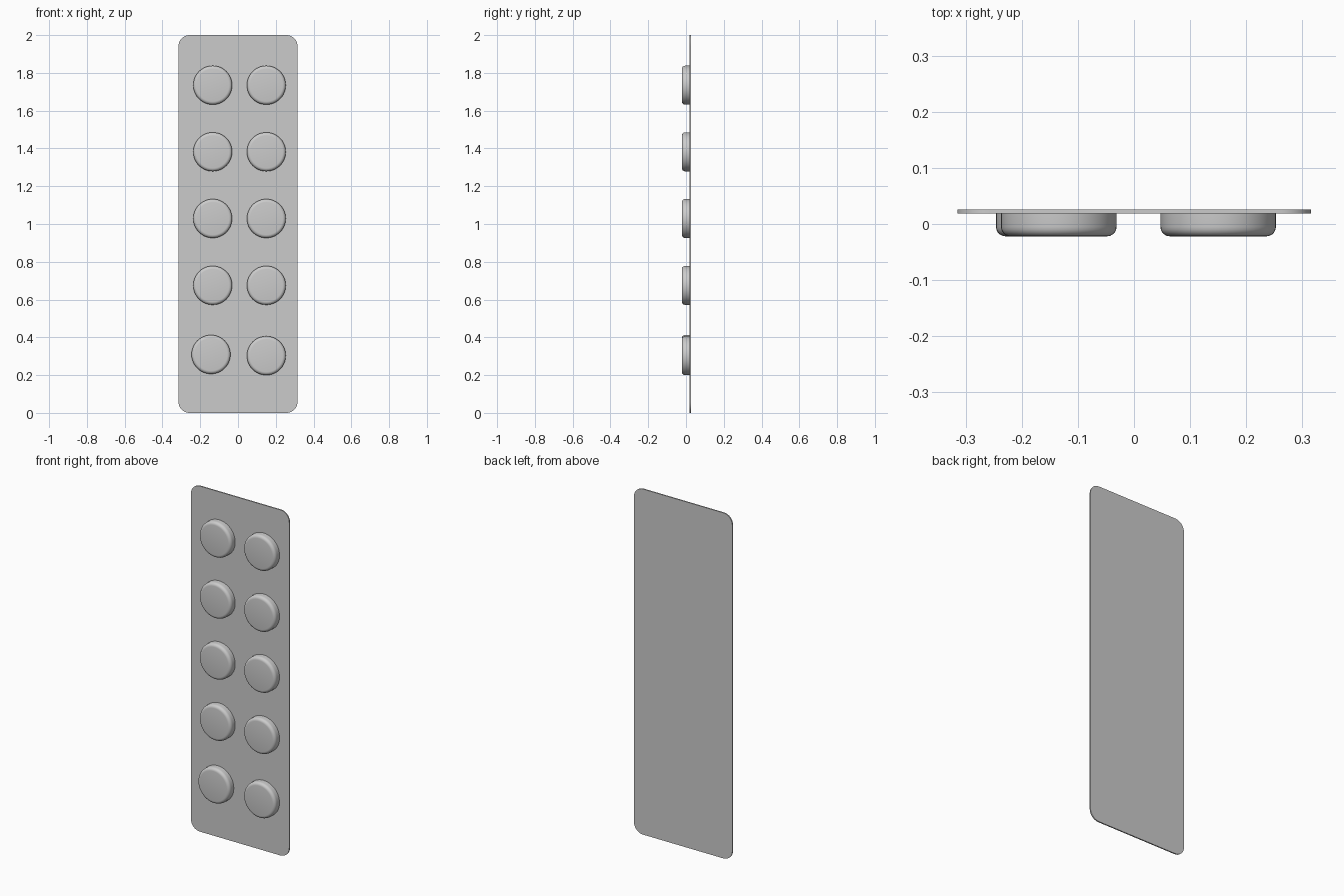
import bpy
import bmesh
from math import radians
from mathutils import Matrix, Vector

if "Cube" in bpy.data.objects:
    bpy.data.objects.remove(bpy.data.objects["Cube"])

grey = bpy.data.materials.new("light grey")
grey.use_nodes = True
grey.diffuse_color = (0.6, 0.6, 0.6, 1)
grey.node_tree.nodes["Principled BSDF"].inputs["Base Color"].default_value = (0.6, 0.6, 0.6, 1)


def finish(bm, name, location):
    """Turn a bmesh into a smooth-shaded object with sharp edges kept."""
    bmesh.ops.recalc_face_normals(bm, faces=bm.faces)
    mesh = bpy.data.meshes.new(name)
    bm.to_mesh(mesh)
    bm.free()
    mesh.materials.append(grey)
    obj = bpy.data.objects.new(name, mesh)
    obj.location = location
    bpy.context.collection.objects.link(obj)
    bpy.ops.object.select_all(action="DESELECT")
    obj.select_set(True)
    bpy.context.view_layer.objects.active = obj
    bpy.ops.object.shade_smooth_by_angle(angle=radians(35))
    return obj


# Thin backing sheet with rounded corners
bm = bmesh.new()
bmesh.ops.create_cube(bm, size=1, matrix=Matrix.Diagonal((0.63, 0.007, 2, 1)))
corners = [e for e in bm.edges
           if abs(e.verts[0].co.y - e.verts[1].co.y) > 0.005]
bmesh.ops.bevel(bm, geom=corners, offset=0.058, segments=8, profile=0.5,
                affect="EDGES")
finish(bm, "backing_sheet", (0, 0.0225, 1))


# Round blister with a softened front rim, open against the sheet
def blister(name, x, z, radius=0.103, depth=0.043):
    bm = bmesh.new()
    bmesh.ops.create_cone(bm, cap_ends=True, segments=48, radius1=radius,
                          radius2=radius, depth=depth,
                          matrix=Matrix.Rotation(radians(90), 4, "X"))
    rim = [e for e in bm.edges if all(v.co.y < 0 for v in e.verts)]
    bmesh.ops.bevel(bm, geom=rim, offset=0.017, segments=5, profile=0.5,
                    affect="EDGES")
    back = [f for f in bm.faces if all(v.co.y > depth * 0.49 for v in f.verts)]
    bmesh.ops.delete(bm, geom=back, context="FACES_ONLY")
    finish(bm, name, Vector((x, -0.0005, z)))


# Two columns of five; the lowest right-hand one sits slightly off the grid
for row, z in enumerate((0.303, 0.675, 1.029, 1.382, 1.735)):
    blister(f"left_blister_{row + 1}", 0.15, z)
    shift = 0.009 if row == 0 else 0
    blister(f"right_blister_{row + 1}", -0.134 - shift, z + shift * 0.7)
